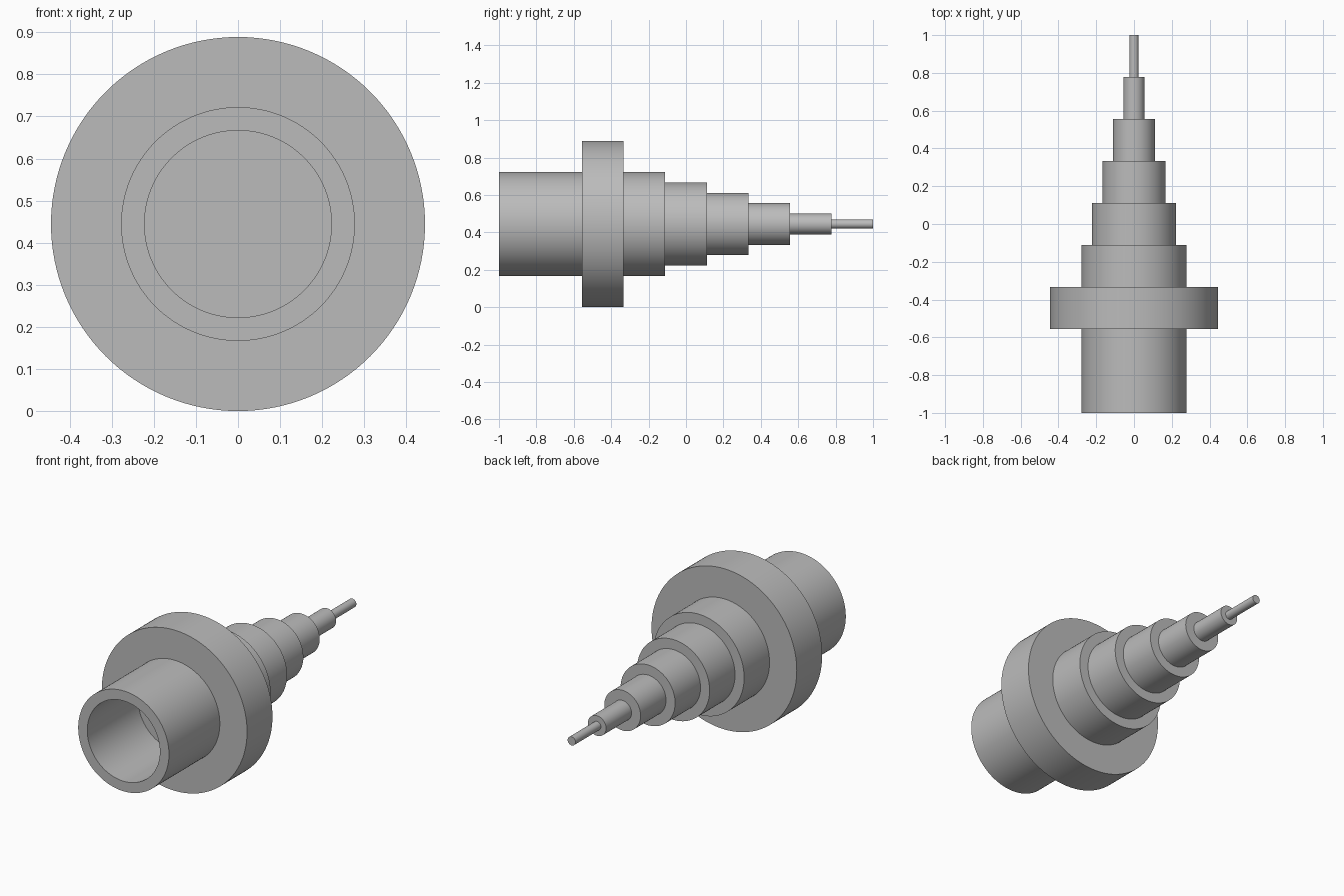
import bpy
import bmesh
import math
from mathutils import Vector

if "Cube" in bpy.data.objects:
    bpy.data.objects.remove(bpy.data.objects["Cube"], do_unlink=True)

U = 2 / 9              # one step along the shaft
AXIS_Z = 2 * U         # the flange rests on the ground
SIDES = 128

# Plain grey metal
grey = bpy.data.materials.new("plain_grey")
grey.use_nodes = True
color = (0.5, 0.5, 0.5, 1)
grey.diffuse_color = color
grey.node_tree.nodes["Principled BSDF"].inputs["Base Color"].default_value = color


def lathe(name, profile):
    """Spin (radius, y) points around the shaft axis."""
    bm = bmesh.new()
    verts = [bm.verts.new((r, y, 0)) for r, y in profile]
    edges = [bm.edges.new(pair) for pair in zip(verts, verts[1:])]
    bmesh.ops.spin(bm, geom=verts + edges, cent=Vector(), axis=(0, 1, 0),
                   angle=math.tau, steps=SIDES, use_duplicate=False)
    bmesh.ops.remove_doubles(bm, verts=bm.verts, dist=1e-5)
    bmesh.ops.recalc_face_normals(bm, faces=bm.faces)
    mesh = bpy.data.meshes.new(name)
    bm.to_mesh(mesh)
    bm.free()
    obj = bpy.data.objects.new(name, mesh)
    obj.location.z = AXIS_Z
    mesh.materials.append(grey)
    bpy.context.collection.objects.link(obj)
    bpy.ops.object.select_all(action="DESELECT")
    obj.select_set(True)
    bpy.context.view_layer.objects.active = obj
    bpy.ops.object.shade_smooth_by_angle(angle=math.radians(30))
    return obj


# Blind socket at the front, then the flange
profile = [(0, -1 + 2 * U), (U, -1 + 2 * U), (U, -1), (1.25 * U, -1),
           (1.25 * U, -1 + 2 * U), (2 * U, -1 + 2 * U), (2 * U, -1 + 3 * U)]

# Stepped shaft, each step one unit long, down to a thin tip pin
y = -1 + 3 * U
for radius in (1.25 * U, U, 0.75 * U, 0.5 * U, 0.25 * U, 0.024):
    profile += [(radius, y), (radius, y + U)]
    y += U
profile.append((0, y))

lathe("stepped_shaft", profile)
